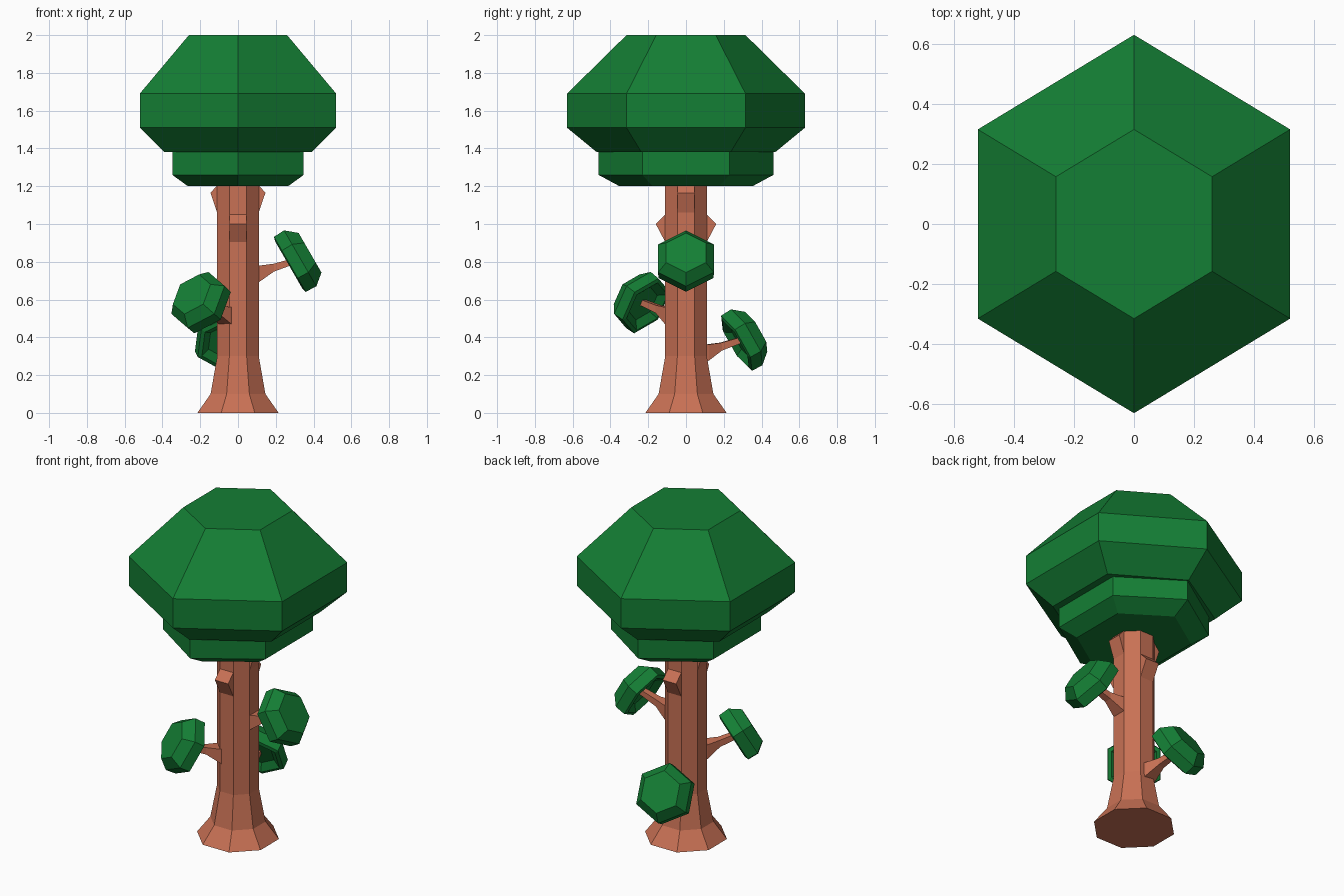
import bpy, bmesh
from math import pi, cos, sin, radians
from mathutils import Matrix

if "Cube" in bpy.data.objects:
    bpy.data.objects.remove(bpy.data.objects["Cube"])


def material(name, color):
    m = bpy.data.materials.new(name)
    m.diffuse_color = color
    m.use_nodes = True
    m.node_tree.nodes["Principled BSDF"].inputs["Base Color"].default_value = m.diffuse_color
    return m


GREEN = material("leaf_green", (0.007, 0.21, 0.035, 1))
BROWN = material("bark_brown", (0.58, 0.165, 0.09, 1))


def loft(name, rings, mat, matrix=Matrix()):
    """Skin a list of equal-length point rings and cap both ends."""
    bm = bmesh.new()
    loops = [[bm.verts.new(p) for p in ring] for ring in rings]
    n = len(loops[0])
    for a, b in zip(loops, loops[1:]):
        for i in range(n):
            j = (i + 1) % n
            bm.faces.new((a[i], a[j], b[j], b[i]))
    bm.faces.new(loops[0][::-1])
    bm.faces.new(loops[-1])
    bmesh.ops.recalc_face_normals(bm, faces=bm.faces)
    bm.transform(matrix)
    me = bpy.data.meshes.new(name)
    bm.to_mesh(me)
    bm.free()
    me.materials.append(mat)
    ob = bpy.data.objects.new(name, me)
    bpy.context.collection.objects.link(ob)
    return ob


def ngon(n, rx, ry, z, phase=0.0):
    return [(rx * cos(phase + 2 * pi * i / n), ry * sin(phase + 2 * pi * i / n), z)
            for i in range(n)]


def section(x, w, lo, hi):
    """Rectangular cross-section across the x axis."""
    return [(x, -w, lo), (x, w, lo), (x, w, hi), (x, -w, hi)]


# Trunk: octagon with a flared foot
k = 1 / cos(pi / 8)
loft("trunk", [ngon(8, a * k, a * k, z, pi / 8) for a, z in
               [(0.215, 0), (0.145, 0.1), (0.11, 0.3), (0.11, 1.24)]], BROWN)

# Crown: two hexagonal tiers (half width in x, half depth in y, height)
c = 1 / cos(pi / 6)
for name, prof in [
    ("upper_crown", [(0.39, 0.472, 1.38), (0.52, 0.63, 1.51),
                     (0.52, 0.63, 1.69), (0.26, 0.315, 2.0)]),
    ("lower_crown", [(0.265, 0.352, 1.2), (0.348, 0.463, 1.26),
                     (0.348, 0.463, 1.385)]),
]:
    loft(name, [ngon(6, x * c, y, z, pi / 2) for x, y, z in prof], GREEN)

# Wedge-shaped stubs below the crown, one pair per axis
for i in range(4):
    tip, lo, mid, hi = [(0.145, 1.06, 1.165, 1.205), (0.16, 0.905, 1.0, 1.05)][i % 2]
    outline = [(0.10, lo), (0.11, lo), (tip, mid), (0.11, hi), (0.10, hi)]
    loft("branch_stub", [[(x, y, z) for x, z in outline] for y in (-0.045, 0.045)],
         BROWN, Matrix.Rotation(i * pi / 2, 4, 'Z'))

# Side branches, each carrying a tilted hexagonal leaf clump
for angle, drop in [(0, 0), (103, 0.418), (230, 0.22)]:
    place = Matrix.Translation((0, 0, -drop)) @ Matrix.Rotation(radians(angle), 4, 'Z')
    loft("side_branch", [section(0.10, 0.045, 0.685, 0.78),
                         section(0.115, 0.043, 0.695, 0.78),
                         section(0.19, 0.023, 0.748, 0.79),
                         section(0.305, 0.018, 0.79, 0.822)], BROWN, place)
    tilt = Matrix.Translation((0.312, 0, 0.808)) @ Matrix.Rotation(radians(60), 4, 'Y')
    # the underside is hollowed where the branch enters
    loft("leaf_clump", [ngon(6, r, r, v) for r, v in
                        [(0.10, -0.018), (0.145, -0.05), (0.168, -0.043),
                         (0.171, 0.02), (0.121, 0.08)]], GREEN, place @ tilt)
